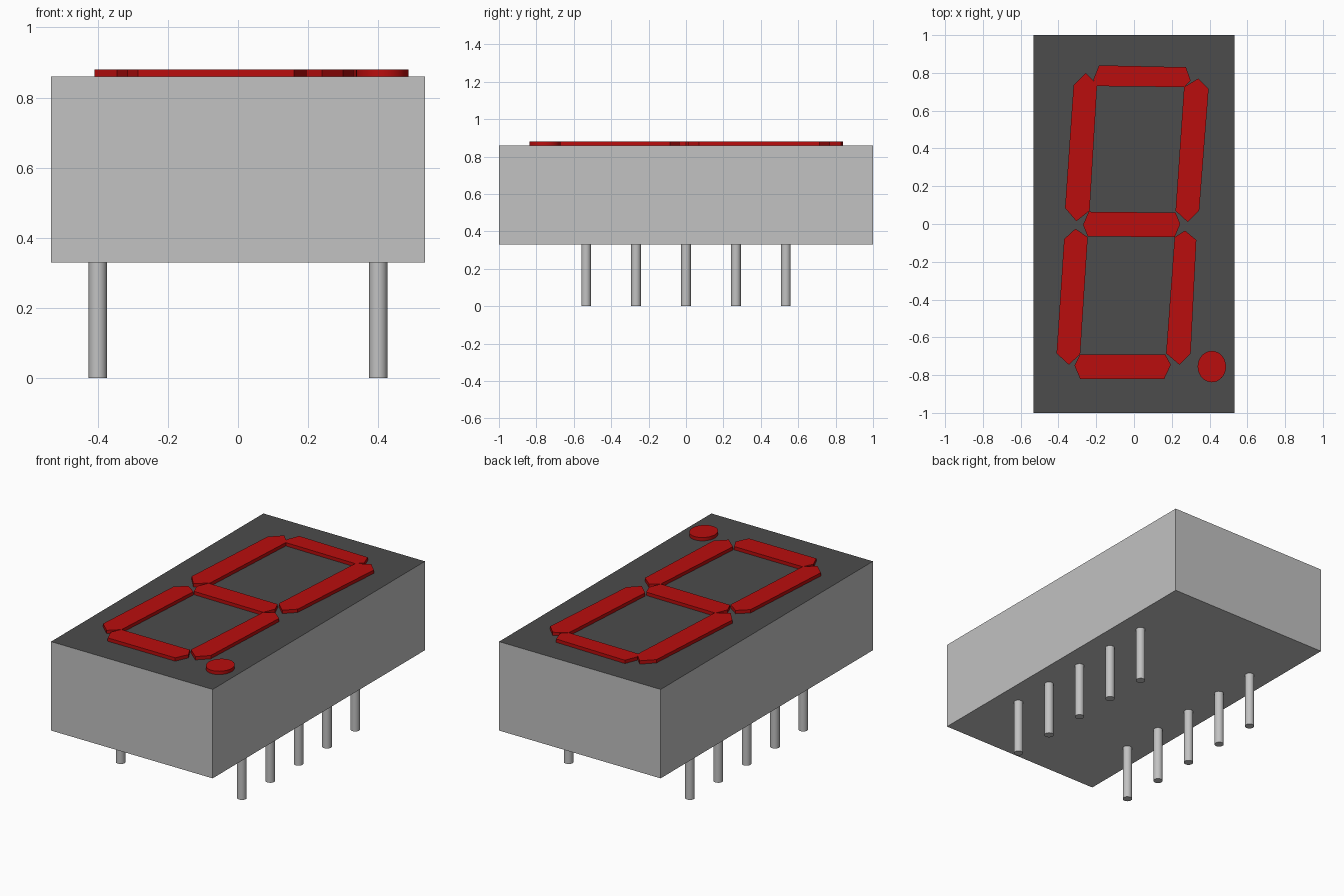
import bpy, bmesh, math

cube = bpy.data.objects.get("Cube")
if cube:
    bpy.data.objects.remove(cube, do_unlink=True)


def material(name, rgb):
    m = bpy.data.materials.new(name)
    m.use_nodes = True
    colour = (*rgb, 1.0)
    m.diffuse_color = colour
    m.node_tree.nodes["Principled BSDF"].inputs["Base Color"].default_value = colour
    return m


GREY = material("light grey", (0.54, 0.54, 0.54))
DARK = material("dark grey", (0.072, 0.072, 0.072))
RED = material("red", (0.49, 0.004, 0.004))

BOTTOM, FACE, TOP = 0.33, 0.86, 0.88
HALF_X, HALF_Y = 0.533, 1.0


def prism(name, outline, z0, z1, mats):
    """Extrude a flat outline from z0 up to z1."""
    bm = bmesh.new()
    base = bm.faces.new([bm.verts.new((x, y, z0)) for x, y in outline])
    ext = bmesh.ops.extrude_face_region(bm, geom=[base], use_keep_orig=True)
    for v in ext["geom"]:
        if isinstance(v, bmesh.types.BMVert):
            v.co.z = z1
    bmesh.ops.recalc_face_normals(bm, faces=bm.faces)
    mesh = bpy.data.meshes.new(name)
    bm.to_mesh(mesh)
    bm.free()
    for m in mats:
        mesh.materials.append(m)
    obj = bpy.data.objects.new(name, mesh)
    bpy.context.collection.objects.link(obj)
    return obj


def ellipse(cx, cy, rx, ry, n):
    return [(cx + rx * math.cos(2 * math.pi * i / n),
             cy + ry * math.sin(2 * math.pi * i / n)) for i in range(n)]


def smooth_sides(obj):
    bpy.ops.object.select_all(action='DESELECT')
    obj.select_set(True)
    bpy.context.view_layer.objects.active = obj
    bpy.ops.object.shade_smooth_by_angle(angle=math.radians(35))


# Housing with a dark upper face
housing = prism("housing", [(-HALF_X, -HALF_Y), (HALF_X, -HALF_Y),
                            (HALF_X, HALF_Y), (-HALF_X, HALF_Y)],
                BOTTOM, FACE, [GREY, DARK])
for p in housing.data.polygons:
    p.material_index = 1 if p.normal.z > 0.5 else 0

# Seven slanted bars with pointed ends
SEGMENTS = {
    "top_segment": [(-.215, .765), (-.185, .84), (.275, .83),
                    (.30, .76), (.265, .725), (-.20, .73)],
    "upper_left_segment": [(-.255, .80), (-.195, .74), (-.235, .07),
                           (-.305, .015), (-.365, .085), (-.32, .735)],
    "upper_right_segment": [(.34, .77), (.395, .715), (.345, .07),
                            (.285, .01), (.22, .07), (.265, .725)],
    "middle_segment": [(-.27, -.005), (-.24, .065), (.22, .06),
                       (.245, 0), (.215, -.07), (-.245, -.065)],
    "lower_left_segment": [(-.31, -.025), (-.245, -.07), (-.285, -.69),
                           (-.345, -.745), (-.41, -.685), (-.37, -.08)],
    "lower_right_segment": [(.27, -.035), (.33, -.085), (.30, -.685),
                            (.24, -.745), (.17, -.685), (.215, -.07)],
    "bottom_segment": [(-.315, -.75), (-.285, -.69), (.165, -.69),
                       (.195, -.745), (.16, -.82), (-.285, -.82)],
}
for name, outline in SEGMENTS.items():
    prism(name, outline, FACE, TOP, [RED])

# Decimal point
smooth_sides(prism("decimal_point", ellipse(.412, -.755, .075, .083, 32),
                   FACE, TOP, [RED]))

# Two rows of five round pins
for side, x in (("right", -0.40), ("left", 0.40)):
    for i in range(5):
        y = (i - 2) * 0.267
        smooth_sides(prism(f"{side}_pin_{i + 1}", ellipse(x, y, .026, .026, 24),
                           0.0, BOTTOM, [GREY]))
